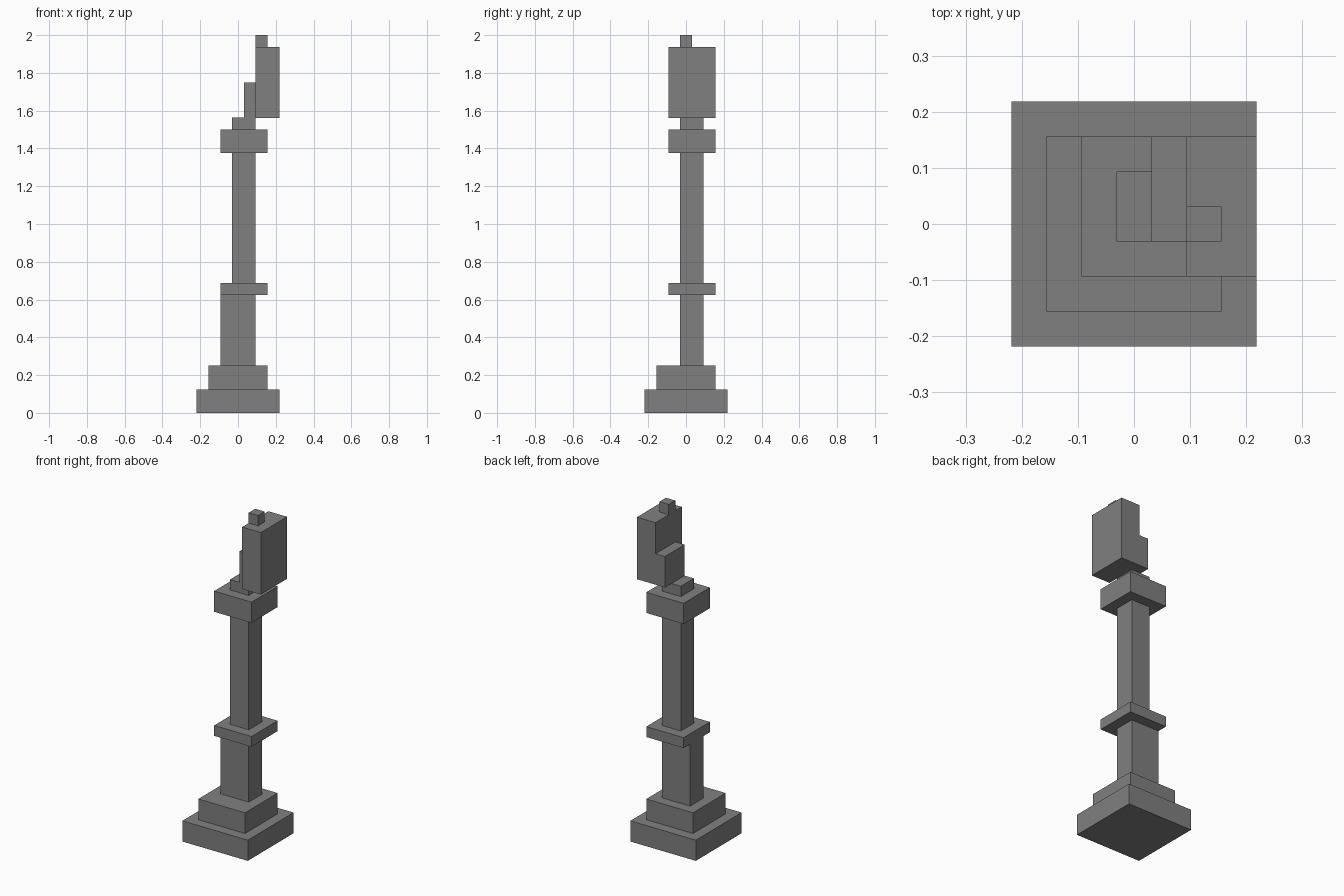
import bpy
import bmesh
from mathutils import Matrix, Vector

cube = bpy.data.objects.get("Cube")
if cube:
    bpy.data.objects.remove(cube, do_unlink=True)

UNIT = 2 / 32          # one block of the design
EDGE = 3.5             # distance in blocks from the base corner to the centre

stone = bpy.data.materials.new("grey_stone")
stone.use_nodes = True
grey = (0.216, 0.216, 0.216, 1)
stone.diffuse_color = grey
stone.node_tree.nodes["Principled BSDF"].inputs["Base Color"].default_value = grey


def block(name, x, y, z):
    """Box spanning the given block ranges, counted from the base corner."""
    low = Vector((x[0] - EDGE, y[0] - EDGE, z[0])) * UNIT
    high = Vector((x[1] - EDGE, y[1] - EDGE, z[1])) * UNIT
    bm = bmesh.new()
    bmesh.ops.create_cube(bm, size=1, matrix=Matrix.LocRotScale(
        (low + high) / 2, None, high - low))
    mesh = bpy.data.meshes.new(name)
    bm.to_mesh(mesh)
    bm.free()
    mesh.materials.append(stone)
    obj = bpy.data.objects.new(name, mesh)
    bpy.context.collection.objects.link(obj)
    return obj


# Stepped foot
block("base", (0, 7), (0, 7), (0, 2))
block("step", (1, 6), (1, 6), (2, 4))

# Column with its collars
block("lower_post", (2, 5), (3, 5), (4, 10))
block("collar", (2, 6), (2, 6), (10, 11))
block("shaft", (3, 5), (3, 5), (11, 22))
block("capital", (2, 6), (2, 6), (22, 24))
block("neck", (3, 5), (3, 5), (24, 25))

# Offset head on top
block("side_bracket", (4, 5), (3, 6), (25, 28))
block("head", (5, 7), (2, 6), (25, 31))
block("knob", (5, 6), (3, 4), (31, 32))
